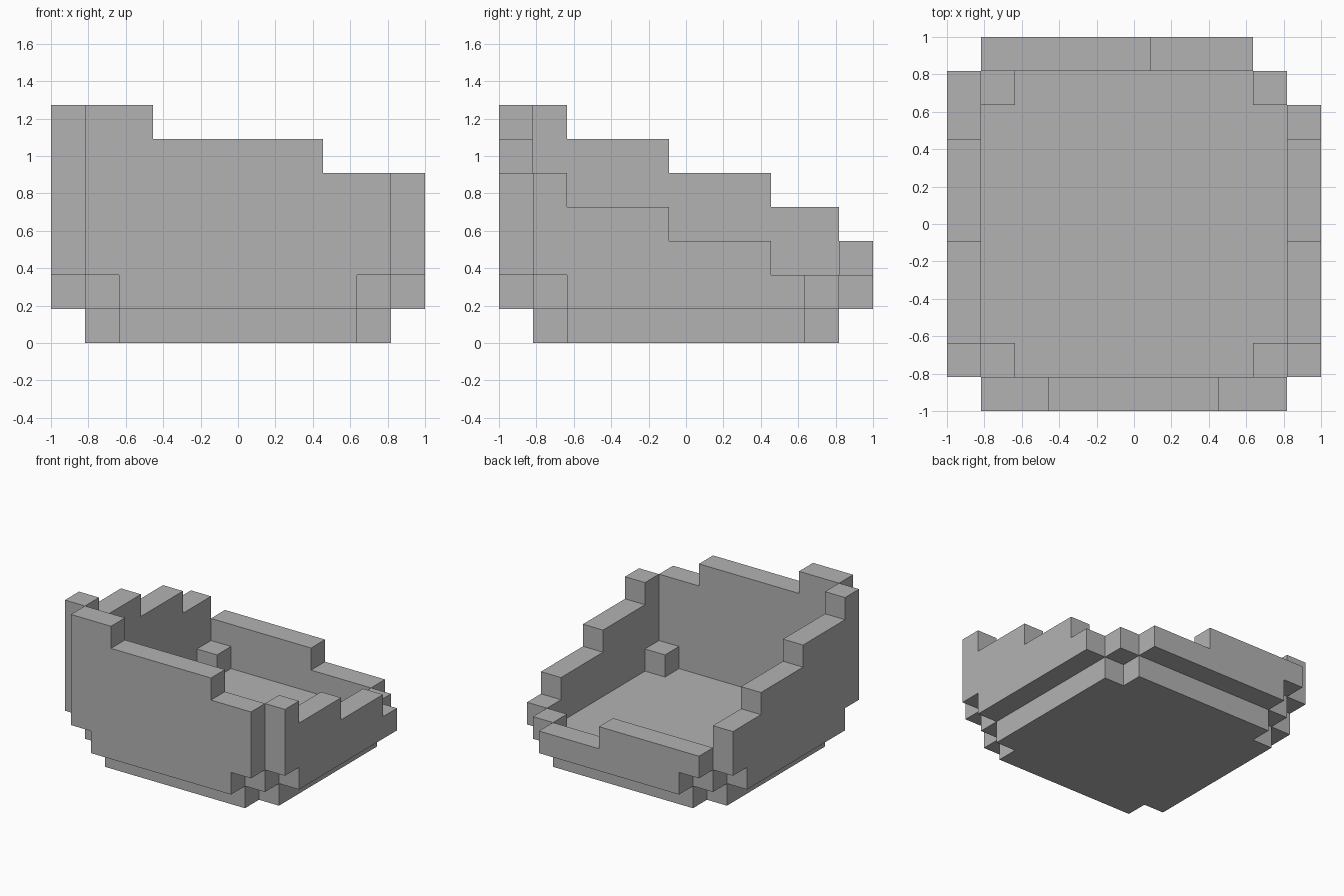
import bpy, bmesh
from mathutils import Vector

cube = bpy.data.objects.get("Cube")
if cube:
    bpy.data.objects.remove(cube, do_unlink=True)

N = 11              # blocks along each side
U = 2 / N           # size of one block

grey = bpy.data.materials.new("stone_grey")
grey.use_nodes = True
colour = (0.45, 0.45, 0.45, 1)
grey.diffuse_color = colour
grey.node_tree.nodes["Principled BSDF"].inputs["Base Color"].default_value = colour


def world(x, y, z):
    """Block coordinates to model units."""
    return Vector((x * U - 1, y * U - 1, z * U))


def extrude_outline(name, points, direction):
    """Extrude a flat outline, given in block coordinates, into a solid."""
    bm = bmesh.new()
    face = bm.faces.new([bm.verts.new(world(*p)) for p in points])
    result = bmesh.ops.extrude_face_region(bm, geom=[face], use_keep_orig=True)
    moved = [v for v in result["geom"] if isinstance(v, bmesh.types.BMVert)]
    bmesh.ops.translate(bm, verts=moved, vec=Vector(direction) * U)
    bmesh.ops.recalc_face_normals(bm, faces=bm.faces)
    mesh = bpy.data.meshes.new(name)
    bm.to_mesh(mesh)
    bm.free()
    mesh.materials.append(grey)
    obj = bpy.data.objects.new(name, mesh)
    bpy.context.collection.objects.link(obj)
    return obj


def wall_profile(steps):
    """Stepped top edge from (end, height) pairs, with notched bottom corners."""
    points, start = [], 1
    for end, height in steps:
        points += [(start, height), (end, height)]
        start = end
    if start == N - 1:
        points += [(N - 1, 2), (N - 2, 2)]
    return points + [(N - 2, 1), (2, 1), (2, 2), (1, 2)]


# Floor slab with its corners cut away
a, b, c, d = 1, 2, N - 2, N - 1
floor = [(b, a), (c, a), (c, b), (d, b), (d, c), (c, c),
         (c, d), (b, d), (b, c), (a, c), (a, b), (b, b)]
extrude_outline("floor", [(x, y, 0) for x, y in floor], (0, 0, 1))

# Corner blocks resting just above the floor slab
for side, x in (("right", a), ("left", c)):
    for end, y in (("front", a), ("back", c)):
        base = [(x, y, 1), (x + 1, y, 1), (x + 1, y + 1, 1), (x, y + 1, 1)]
        extrude_outline(f"{end}_{side}_corner_block", base, (0, 0, 1))

# Front and back walls, stepping along x
for name, y, steps in (("front_wall", 0, [(3, 7), (8, 6), (10, 5)]),
                       ("back_wall", N - 1, [(6, 3), (9, 2)])):
    extrude_outline(name, [(u, y, z) for u, z in wall_profile(steps)], (0, 1, 0))

# Side walls, stepping down towards the back
for name, x, steps in (("right_wall", 0, [(2, 7), (5, 6), (8, 5), (10, 4)]),
                       ("left_wall", N - 1, [(2, 5), (5, 4), (8, 3), (9, 2)])):
    extrude_outline(name, [(x, u, z) for u, z in wall_profile(steps)], (1, 0, 0))
